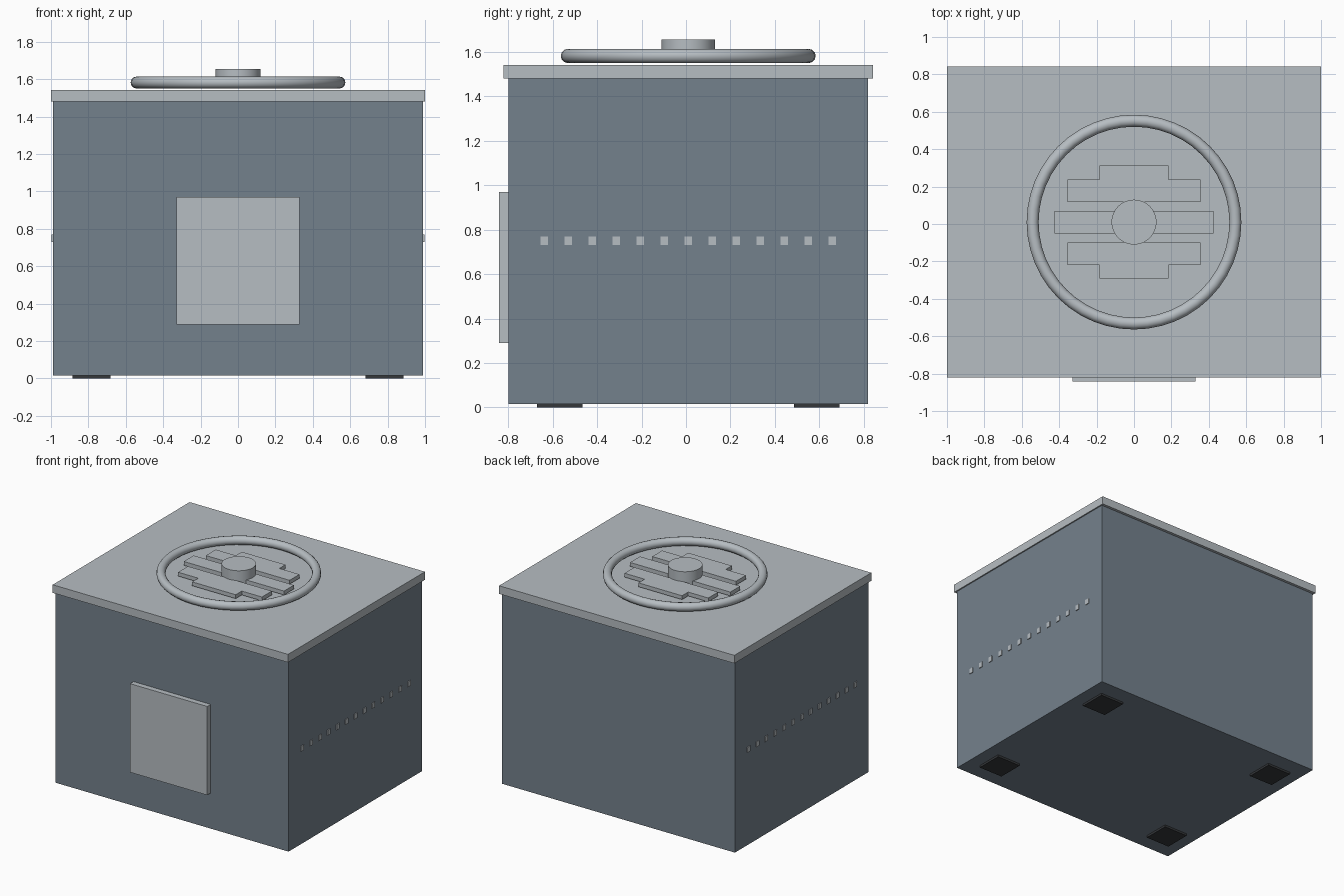
import bpy
import math

cube = bpy.data.objects.get("Cube")
if cube:
    bpy.data.objects.remove(cube, do_unlink=True)

CY = 0.01  # depth centre of the cabinet


def material(name, rgb):
    m = bpy.data.materials.new(name)
    m.use_nodes = True
    color = (*rgb, 1)
    m.diffuse_color = color
    m.node_tree.nodes["Principled BSDF"].inputs["Base Color"].default_value = color
    return m


slate = material("slate grey", (0.175, 0.22, 0.265))
silver = material("light silver", (0.47, 0.51, 0.54))
rubber = material("dark rubber", (0.035, 0.038, 0.042))


def finish(name, mat):
    ob = bpy.context.object
    ob.name = name
    ob.data.materials.append(mat)
    return ob


def box(name, mat, x, y, z):
    """Box from (min, max) pairs."""
    spans = (x, y, z)
    bpy.ops.mesh.primitive_cube_add(size=1, location=[(a + b) / 2 for a, b in spans])
    ob = finish(name, mat)
    ob.scale = [b - a for a, b in spans]
    bpy.ops.object.transform_apply(location=False, rotation=False, scale=True)
    return ob


def plate(name, mat, outline, z0, z1):
    """Extruded flat outline, given counter-clockwise."""
    n = len(outline)
    verts = [(x, y + CY, z) for z in (z0, z1) for x, y in outline]
    faces = [list(range(n))[::-1], list(range(n, 2 * n))]
    faces += [(i, (i + 1) % n, n + (i + 1) % n, n + i) for i in range(n)]
    mesh = bpy.data.meshes.new(name)
    mesh.from_pydata(verts, [], faces)
    ob = bpy.data.objects.new(name, mesh)
    bpy.context.collection.objects.link(ob)
    mesh.materials.append(mat)


# Cabinet, lid and front panel
box("cabinet_body", slate, (-0.99, 0.99), (CY - 0.81, CY + 0.81), (0.016, 1.48))
box("lid", silver, (-1, 1), (CY - 0.831, CY + 0.831), (1.48, 1.542))
box("front_panel", silver, (-0.328, 0.328), (-0.842, -0.79), (0.289, 0.97))

# Feet
for sx in (-1, 1):
    for sy in (-1, 1):
        x, y = sx * 0.784, CY + sy * 0.578
        box("foot", rubber, (x - 0.101, x + 0.101), (y - 0.102, y + 0.102), (0, 0.02))

# Row of small vents on each side
for side in (-1, 1):
    for i in range(-6, 7):
        y = CY + i * 0.108
        x = sorted((side * 0.98, side * 0.996))
        box("side_vent", silver, x, (y - 0.017, y + 0.017), (0.73, 0.77))

# Fan ring on the lid
bpy.ops.mesh.primitive_torus_add(location=(0, CY, 1.582), major_radius=0.542,
                                 minor_radius=0.032, major_segments=48, minor_segments=12)
finish("fan_ring", silver)
bpy.ops.object.shade_smooth_by_angle(angle=math.radians(40))

# Fan grille: centre bar and two stepped slats
box("grille_centre_bar", silver, (-0.426, 0.426), (CY - 0.06, CY + 0.06), (1.55, 1.58))
half = [(0.356, 0.108), (0.356, 0.228), (0.185, 0.228), (0.185, 0.302)]
step = half + [(-x, y) for x, y in reversed(half)]
plate("grille_back_slat", silver, step, 1.55, 1.58)
plate("grille_front_slat", silver, [(-x, -y) for x, y in step], 1.55, 1.58)

# Centre hub
bpy.ops.mesh.primitive_cylinder_add(vertices=48, radius=0.12, depth=0.105,
                                    location=(0, CY, 1.6025))
finish("fan_hub", silver)
bpy.ops.object.shade_smooth_by_angle(angle=math.radians(40))
